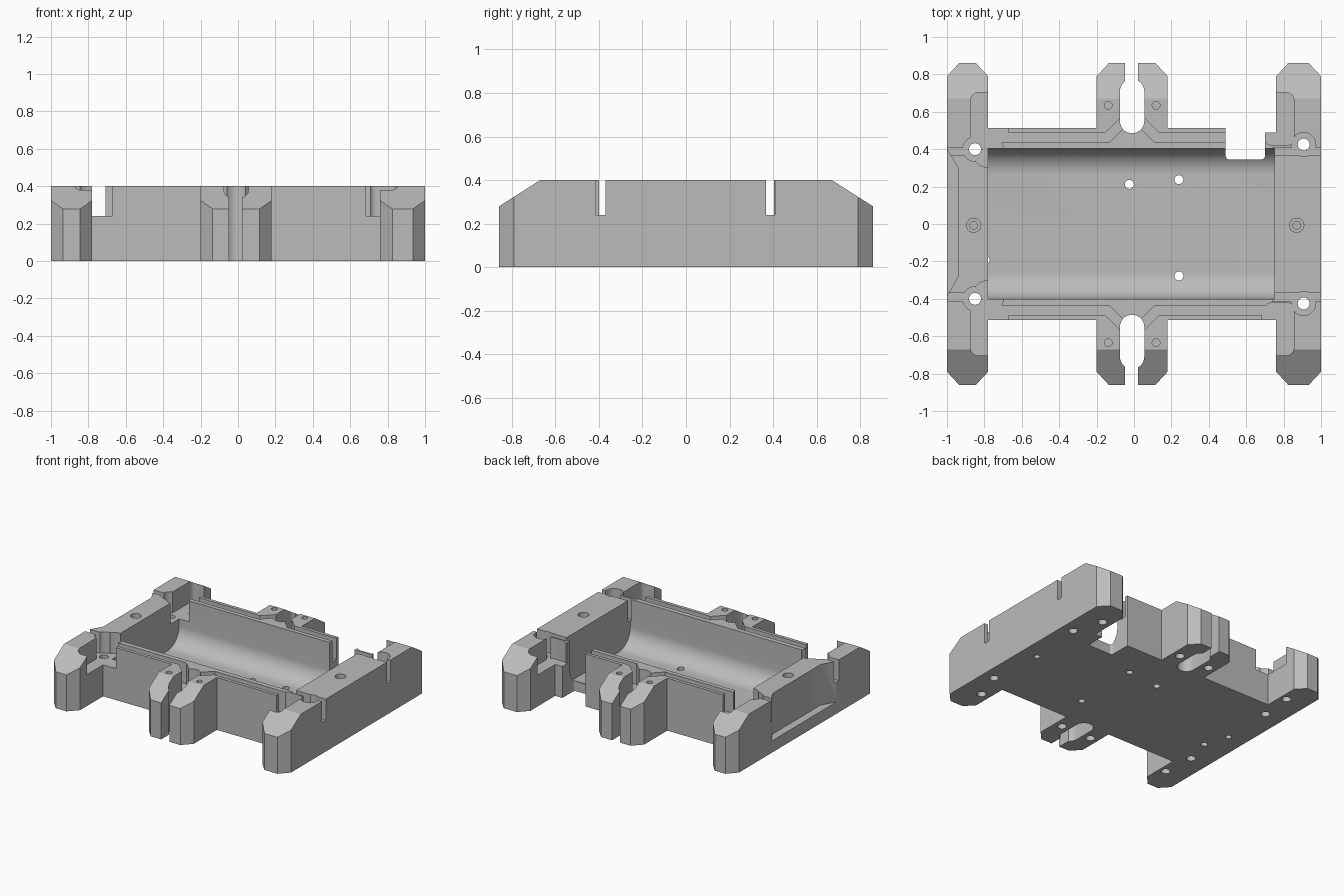
import bpy, bmesh
from math import cos, sin, pi, radians
from mathutils import Vector

default = bpy.data.objects.get("Cube")
if default:
    bpy.data.objects.remove(default)

TOP, LEDGE, FLOOR = 0.4, 0.24, 0.05
MID = -0.01  # centre line of the side tabs

grey = bpy.data.materials.new("plain_grey")
grey.use_nodes = True
grey.diffuse_color = (0.5, 0.5, 0.5, 1)
grey.node_tree.nodes["Principled BSDF"].inputs["Base Color"].default_value = (0.5, 0.5, 0.5, 1)


def prism(name, points, lo, hi, axis="z"):
    """Extrude a closed profile along z (points are x, y) or x (points are y, z)."""
    bm = bmesh.new()
    place = (lambda a, b: (a, b, lo)) if axis == "z" else (lambda a, b: (lo, a, b))
    face = bm.faces.new([bm.verts.new(place(a, b)) for a, b in points])
    new = bmesh.ops.extrude_face_region(bm, geom=[face])["geom"]
    shift = Vector((0, 0, hi - lo)) if axis == "z" else Vector((hi - lo, 0, 0))
    bmesh.ops.translate(bm, verts=[v for v in new if isinstance(v, bmesh.types.BMVert)], vec=shift)
    bmesh.ops.recalc_face_normals(bm, faces=bm.faces)
    mesh = bpy.data.meshes.new(name)
    bm.to_mesh(mesh)
    bm.free()
    mesh.materials.append(grey)
    obj = bpy.data.objects.new(name, mesh)
    bpy.context.collection.objects.link(obj)
    return obj


def arc(cx, cy, r, start, end, n=10):
    return [(cx + r * cos(radians(start + (end - start) * i / n)),
             cy + r * sin(radians(start + (end - start) * i / n))) for i in range(n + 1)]


def rect(x0, x1, y0, y1):
    return [(x0, y0), (x1, y0), (x1, y1), (x0, y1)]


def round_rect(x0, x1, y0, y1, r):
    return (arc(x1 - r, y1 - r, r, 0, 90) + arc(x0 + r, y1 - r, r, 90, 180)
            + arc(x0 + r, y0 + r, r, 180, 270) + arc(x1 - r, y0 + r, r, 270, 360))


def disc(x, y, r):
    return arc(x, y, r, 0, 345, 23)


def flip(points, side):
    return [(x, y * side) for x, y in points]


def combine(target, cutter, operation="DIFFERENCE"):
    mod = target.modifiers.new("cut", "BOOLEAN")
    mod.operation, mod.solver, mod.object = operation, "EXACT", cutter
    with bpy.context.temp_override(object=target, active_object=target):
        bpy.ops.object.modifier_apply(modifier=mod.name)
    bpy.data.objects.remove(cutter)


# Plan outline: two end blocks, a narrower middle and a tab on each side
def lug(x0, x1, root):
    c = 0.065
    return [(x0, root), (x0, 0.79), (x0 + c, 0.86), (x1 - c, 0.86), (x1, 0.79), (x1, root)]


back = lug(-1, -0.78, 0.512)[1:] + lug(-0.2, 0.18, 0.512) + lug(0.76, 1, 0.512)[:-1]
body = prism("holder_body", back + flip(back[::-1], -1), 0, TOP)

# Sloped tips at front and back
slope = [(-0.9, -0.1), (0.9, -0.1), (0.9, 0.253), (0.67, TOP), (0.66, 0.5),
         (-0.66, 0.5), (-0.67, TOP), (-0.9, 0.253)]
combine(body, prism("slope", slope, -1.2, 1.2, "x"), "INTERSECT")


def cut(points, lo=LEDGE, hi=0.6, axis="z"):
    combine(body, prism("cutter", points, lo, hi, axis))


# Round-bottomed trough
r = 0.14
cut([(0.405, 0.6), (-0.4, 0.6)] + arc(-0.4 + r, FLOOR + r, r, 180, 270, 14)
    + arc(0.405 - r, FLOOR + r, r, 270, 360, 14), -0.78, 0.75, "x")

# Connector notch through the back wall
cut(round_rect(0.49, 0.70, 0.345, 0.7, 0.02), -0.1)
cut(rect(0.68, 0.7605, 0.49, 0.6), -0.1)

# Cable recess in the end face
cut([(-1.1, 0.57), (-0.94, 0.3), (-0.94, -0.28), (-1.1, -0.56)], 0.09)

for s in (1, -1):
    # Cable slot through each tab: keyhole opening and narrow mouth
    cut(flip(arc(MID, 0.71, 0.065, 0, 180, 14) + arc(MID, 0.55, 0.065, 180, 360, 14), s), -0.1)
    cut(flip(rect(-0.047, 0.022, 0.7, 0.95), s), -0.1)

    # Cable channel along the wall, turning into the tab slot
    for d, far in ((-1, -0.8), (1, 0.77)):
        bend = [(far, 0.437), (MID + d * 0.12, 0.437), (MID + d * 0.05, 0.507),
                (MID + d * 0.05, 0.58), (MID + d * 0.145, 0.487), (far, 0.487)]
        cut(flip(bend, s))
    cut(flip(rect(-0.79, -0.67, 0.438, 0.6), s))
    cut(flip(rect(0.685, 0.77, 0.438, 0.6), s))

    # Pockets on the inner sides of the end blocks
    cut(flip(round_rect(-0.873, -0.7, 0.42, 0.703, 0.04), s))
    cut(flip(round_rect(0.7, 0.855, 0.42, 0.703, 0.04), s))

    # Strap slots across the end blocks
    y0, y1 = (0.367, 0.41) if s > 0 else (-0.415, -0.37)
    cut(rect(-1.1, -0.77, y0, y1))
    cut(rect(0.74, 1.1, y0, y1))
    cut(disc(-0.78, 0.388 * s, 0.085))

    # Counterbored corner bolts
    for x, y in ((-0.85, 0.4 * s), (0.907, 0.425 * s)):
        cut(disc(x, y, 0.065))
        cut(disc(x, y, 0.032), -0.1)

    # Blind holes in the tabs and under the end blocks
    for x in (MID - 0.128, MID + 0.128):
        cut(disc(x, 0.635 * s, 0.021), 0.2)
        cut(disc(x, 0.635 * s, 0.032), -0.1, 0.1)
    for x in (-0.83, 0.83):
        cut(disc(x, 0.65 * s, 0.032), -0.1, 0.12)

# Stepped screw holes in the tops of the end blocks
for x in (-0.857, 0.87):
    cut(disc(x, -0.007, 0.038), 0.34)
    cut(disc(x, -0.007, 0.021), 0.15)
    cut(disc(x, -0.007, 0.021), -0.1, 0.1)

# Drain holes through the trough floor
for x, y in ((-0.025, 0.212), (0.24, 0.237), (0.24, -0.278), (-0.795, -0.193)):
    cut(disc(x, y, 0.024), -0.1, 0.1)

# Smooth the rounded walls, keep the machined edges sharp
bpy.ops.object.select_all(action="DESELECT")
body.select_set(True)
bpy.context.view_layer.objects.active = body
bpy.ops.object.shade_smooth_by_angle(angle=radians(30))
